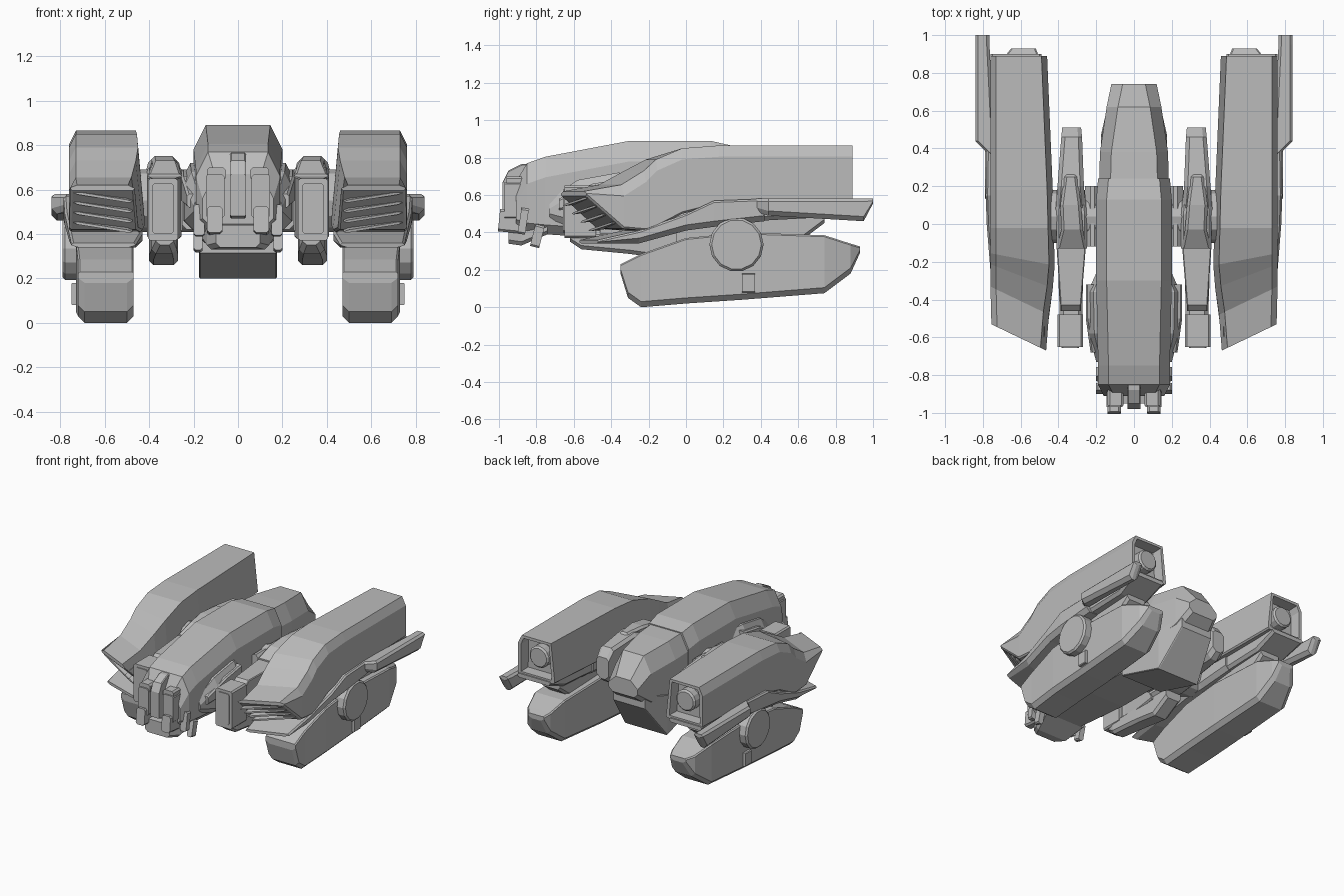
import bpy, bmesh, math
from mathutils import Matrix, Vector

default = bpy.data.objects.get("Cube")
if default:
    bpy.data.objects.remove(default, do_unlink=True)

grey = bpy.data.materials.new("plain_grey")
grey.use_nodes = True
tone = (0.5, 0.5, 0.5, 1)
grey.diffuse_color = tone
grey.node_tree.nodes["Principled BSDF"].inputs["Base Color"].default_value = tone


def finish(name, bm, mirror):
    """Turn a bmesh into a named object, optionally mirrored across x."""
    bmesh.ops.recalc_face_normals(bm, faces=bm.faces)
    mesh = bpy.data.meshes.new(name)
    bm.to_mesh(mesh)
    bm.free()
    mesh.materials.append(grey)
    obj = bpy.data.objects.new(name, mesh)
    bpy.context.collection.objects.link(obj)
    if mirror:
        obj.modifiers.new("mirror_x", "MIRROR").use_mirror_merge = False
    return obj


def ring(bm, section, top, bottom, steep, skew, rise, flare):
    """Chamfered rectangle across y; skew sweeps the outer side back near the nose,
    rise lifts the outer side and flare slopes the whole inner wall."""
    y, left, right, low, high = section
    half_w, half_h = (right - left) * .45, (high - low) * .45
    tx, tz = min(top, half_w), min(top * steep, half_h)
    bx, bz = min(bottom, half_w), min(bottom, half_h)
    shoulder = low + bz + (high - low) * .05 if flare else high - tz
    outline = [(left + bx, low), (right - bx, low), (right, low + bz), (right, high - tz),
               (right - tx, high), (left + tx, high), (left, shoulder), (left, low + bz)]
    sweep = skew * max(0, min(1, (-.1 - y) / .3))
    return [bm.verts.new((x, y + sweep * (x - left), z + rise * (x - left))) for x, z in outline]


def loft(name, sections, top=.02, bottom=.02, steep=1, skew=0, rise=0, flare=False,
         mirror=True, recess=0, tilt=0):
    """Skin chamfered sections listed from front to back."""
    bm = bmesh.new()
    rings = [ring(bm, s, top, bottom, steep, skew, rise, flare) for s in sections]
    for a, b in zip(rings, rings[1:]):
        for i in range(len(a)):
            j = (i + 1) % len(a)
            bm.faces.new((a[i], a[j], b[j], b[i]))
    bm.faces.new(rings[0])
    rear = bm.faces.new(rings[-1])
    bmesh.ops.recalc_face_normals(bm, faces=bm.faces)
    if recess:
        bmesh.ops.inset_individual(bm, faces=[rear], thickness=.025)
        bmesh.ops.inset_individual(bm, faces=[rear], thickness=.006, depth=-recess)
    if tilt:
        middle = sum((v.co for v in bm.verts), Vector()) / len(bm.verts)
        bmesh.ops.rotate(bm, verts=bm.verts, cent=middle, matrix=Matrix.Rotation(tilt, 3, "X"))
    return finish(name, bm, mirror)


def box(name, x, y, z, chamfer=.01, **options):
    """Block with chamfered long edges, from three ranges."""
    return loft(name, [(end, *x, *z) for end in y], chamfer, chamfer, **options)


def centred(name, sections, **options):
    """Loft that straddles the middle, from y, half width, low and high."""
    return loft(name, [(y, -w, w, low, high) for y, w, low, high in sections],
                mirror=False, **options)


def drum(name, centre, radius, depth, axis, sides=14, bevel=.012):
    """Bevelled cylinder lying along x or y."""
    bm = bmesh.new()
    turn = Matrix.Rotation(math.pi / 2, 4, "Y" if axis == "X" else "X")
    bmesh.ops.create_cone(bm, cap_ends=True, segments=sides, radius1=radius, radius2=radius,
                          depth=depth, matrix=Matrix.Translation(centre) @ turn)
    rims = [e for f in bm.faces if len(f.verts) > 4 for e in f.edges]
    bmesh.ops.bevel(bm, geom=rims, offset=bevel, segments=1, affect="EDGES")
    return finish(name, bm, True)


# Central hull, rear cowl and belly pod
centred("hull", [(-.91, .16, .42, .67), (-.85, .19, .4, .77), (-.75, .19, .39, .805),
                 (-.3, .2, .36, .89), (.13, .2, .36, .89), (.24, .19, .37, .865)],
        top=.055, bottom=.05, steep=2)
centred("rear_cowl", [(.2, .185, .37, .86), (.38, .18, .4, .85), (.62, .145, .47, .825),
                      (.74, .12, .56, .68)], top=.06, bottom=.03, steep=2)
centred("belly_pod", [(.08, .175, .315, .45), (.47, .175, .2, .5), (.67, .13, .46, .56)],
        top=.005, bottom=.005)
loft("hull_cheek", [(-.73, .15, .2, .46, .58), (-.58, .15, .24, .42, .68),
                    (-.36, .15, .245, .42, .72), (-.26, .15, .2, .44, .7)], .03, .04, 2)
loft("cheek_panel", [(-.68, .19, .23, .52, .58), (-.5, .2, .255, .54, .66),
                     (-.32, .2, .255, .57, .69)], .01, .01)

# Head details on the nose
centred("chin", [(-.95, .1, .34, .44), (-.88, .14, .33, .45), (-.74, .18, .39, .46)], bottom=.02)
centred("nose_ridge", [(-.98, .035, .48, .67), (-.95, .035, .47, .73), (-.88, .035, .5, .765),
                       (-.78, .03, .6, .77)], top=.006, bottom=.005)
box("eye_block", (.06, .145), (-.97, -.86), (.47, .67), .012)
box("eye_brow", (.055, .14), (-.96, -.84), (.64, .7), .012)
box("jaw_tooth", (.07, .14), (-1, -.88), (.4, .52), .012, tilt=-.1)
box("front_tab", (.15, .2), (-.89, -.85), (.39, .53), tilt=-.15)
box("rear_tab", (.16, .2), (-.82, -.77), (.32, .44), tilt=-.25)

# Arms between the hull and the nacelles
box("arm_front_block", (.27, .405), (-.65, -.48), (.37, .65), .01)
box("arm_front_plate", (.29, .385), (-.657, -.6), (.4, .63))
loft("arm_foot", [(-.62, .29, .37, .35, .39), (-.56, .275, .39, .31, .41),
                  (-.3, .27, .4, .285, .41), (-.12, .27, .4, .26, .42), (.02, .27, .4, .34, .42)])
loft("forearm", [(-.46, .28, .39, .36, .62), (-.43, .28, .39, .36, .65), (-.12, .255, .41, .38, .66)],
     top=.005, bottom=.01)
loft("arm_shoulder", [(-.13, .25, .41, .4, .67), (.05, .25, .41, .4, .7), (.18, .26, .41, .42, .7)],
     top=.012)
loft("shoulder_cap", [(-.13, .25, .41, .62, .67), (-.03, .27, .385, .62, .73),
                      (.1, .28, .39, .62, .75), (.25, .3, .37, .6, .75), (.29, .3, .37, .6, .7)],
     top=.015)
loft("arm_rear", [(.02, .25, .42, .46, .68), (.2, .265, .405, .44, .74),
                  (.46, .275, .385, .46, .72), (.51, .28, .38, .5, .66)], .02, .03)
drum("shoulder_bar", (.33, .04, .55), .14, .34, "X", sides=12)
box("hull_socket", (.18, .26), (-.12, .2), (.42, .68), .03)

# Engine nacelles with swept intakes
loft("nacelle", [(-.67, .465, .755, .595, .62), (-.48, .45, .76, .42, .655),
                 (-.34, .43, .76, .41, .73), (-.22, .42, .76, .43, .79),
                 (-.02, .425, .76, .5, .85), (.18, .43, .76, .55, .865), (.89, .46, .76, .57, .865)],
     top=.03, bottom=.01, steep=2, skew=.48, flare=True, recess=.08)
for step in range(4):
    front, height = -.655 + .045 * step, .55 - .045 * step
    loft(f"intake_slat_{step + 1}", [(front, .475, .74, height - .012, height),
                                     (front + .15, .475, .74, height + .01, height + .035)],
         skew=.48, rise=.16)
loft("intake_lip", [(-.57, .46, .75, .34, .36), (-.34, .43, .76, .34, .41), (0, .44, .78, .41, .5),
                    (.15, .46, .785, .43, .57), (.42, .47, .78, .46, .58)], .01, .03, skew=.35)
drum("nozzle", (.605, .83, .725), .08, .09, "Y")
loft("nacelle_keel", [(.35, .48, .75, .46, .58), (.72, .49, .74, .48, .58),
                      (.9, .49, .76, .55, .58)], .01)
loft("side_rail", [(.37, .73, .77, .51, .58), (.44, .74, .84, .49, .58), (.95, .765, .84, .46, .58),
                   (1, .765, .84, .555, .58)], .015, .025)

# Lower pods hanging under the nacelles
loft("lower_pod", [(-.35, .47, .72, .18, .23), (-.31, .47, .72, .05, .25),
                   (-.24, .47, .72, 0, .285), (0, .47, .73, .02, .37), (.3, .47, .73, .04, .4),
                   (.74, .48, .73, .075, .385), (.88, .5, .69, .18, .34), (.93, .52, .65, .29, .325)],
     top=.008, bottom=.03)
loft("pod_strut", [(-.05, .52, .68, .33, .46), (.62, .52, .68, .36, .5), (.74, .52, .68, .45, .5)])
drum("pod_disc", (.74, .27, .335), .145, .1, "X")
box("pod_latch", (.7, .75), (.3, .37), (.08, .18), .005)
